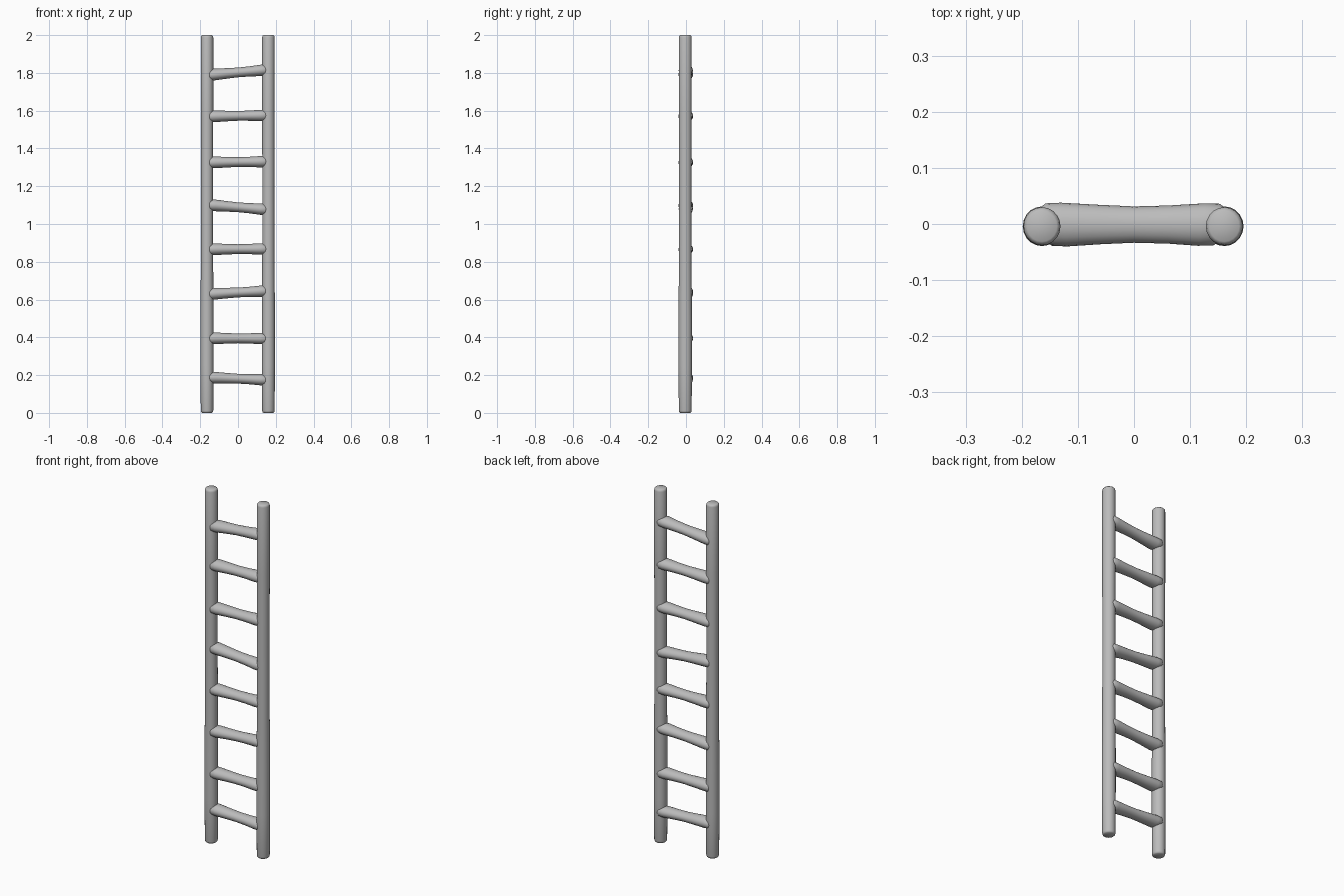
import bpy, bmesh, math
from mathutils import Vector

cube = bpy.data.objects.get("Cube")
if cube:
    bpy.data.objects.remove(cube, do_unlink=True)

grey = bpy.data.materials.new("plain_grey")
grey.use_nodes = True
COLOR = (0.5, 0.5, 0.5, 1)
grey.diffuse_color = COLOR
grey.node_tree.nodes["Principled BSDF"].inputs["Base Color"].default_value = COLOR


def loft(name, sections, axis_u, axis_v, sides=20, skew=0.0):
    """Skin elliptical sections (centre, radius u, radius v, skew sign) and cap both ends."""
    bm = bmesh.new()
    rings = []
    for centre, ru, rv, sign in sections:
        ring = []
        for i in range(sides):
            a = math.tau * i / sides
            p = Vector(centre) + axis_u * (ru * math.cos(a)) + axis_v * (rv * math.sin(a))
            p.x += sign * skew * (p.y - centre[1])
            ring.append(bm.verts.new(p))
        rings.append(ring)
    for a, b in zip(rings, rings[1:]):
        for i in range(sides):
            j = (i + 1) % sides
            bm.faces.new((a[i], a[j], b[j], b[i]))
    bm.faces.new(rings[0])
    bm.faces.new(rings[-1])
    bmesh.ops.recalc_face_normals(bm, faces=bm.faces)
    mesh = bpy.data.meshes.new(name)
    bm.to_mesh(mesh)
    bm.free()
    mesh.shade_smooth()
    mesh.materials.append(grey)
    obj = bpy.data.objects.new(name, mesh)
    bpy.context.collection.objects.link(obj)
    return obj


X, Y, Z = Vector((1, 0, 0)), Vector((0, 1, 0)), Vector((0, 0, 1))

# Side rails: upright poles with softly rounded ends and a slight swell low down
HEIGHTS = [(0, 0.8), (0.004, 0.94), (0.012, 1), (0.25, 1.04), (0.5, 1.04),
           (0.8, 0.99), (1.2, 0.98), (1.6, 1), (1.988, 1), (1.996, 0.94), (2, 0.8)]
for name, x in (("right_rail", -0.164), ("left_rail", 0.161)):
    loft(name, [((x, -0.004, z), 0.033 * k, 0.034 * k, 0) for z, k in HEIGHTS], X, Y)

# Rungs: waisted bars, slightly tilted, with rounded ends slanted through the rails
RUNGS = [(0.187, 0.175), (0.395, 0.394), (0.63, 0.645), (0.866, 0.868),
         (1.1, 1.077), (1.326, 1.33), (1.57, 1.575), (1.79, 1.815)]
PROFILE = [(-0.165, 0.45), (-0.161, 0.8), (-0.152, 0.97), (-0.125, 1), (-0.06, 0.9),
           (0, 0.83), (0.06, 0.87), (0.12, 0.97), (0.147, 0.95), (0.156, 0.8), (0.16, 0.45)]
for n, (z_right, z_left) in enumerate(RUNGS, 1):
    sections = []
    for x, k in PROFILE:
        t = min(max((x + 0.14) / 0.28, 0), 1)
        z = z_right + (z_left - z_right) * t
        end = math.copysign(1, x) if abs(x) > 0.1 else 0
        sections.append(((x, -0.001, z), 0.039 * k, 0.031 * k, end))
    loft(f"rung_{n}", sections, Y, Z, skew=0.15)
